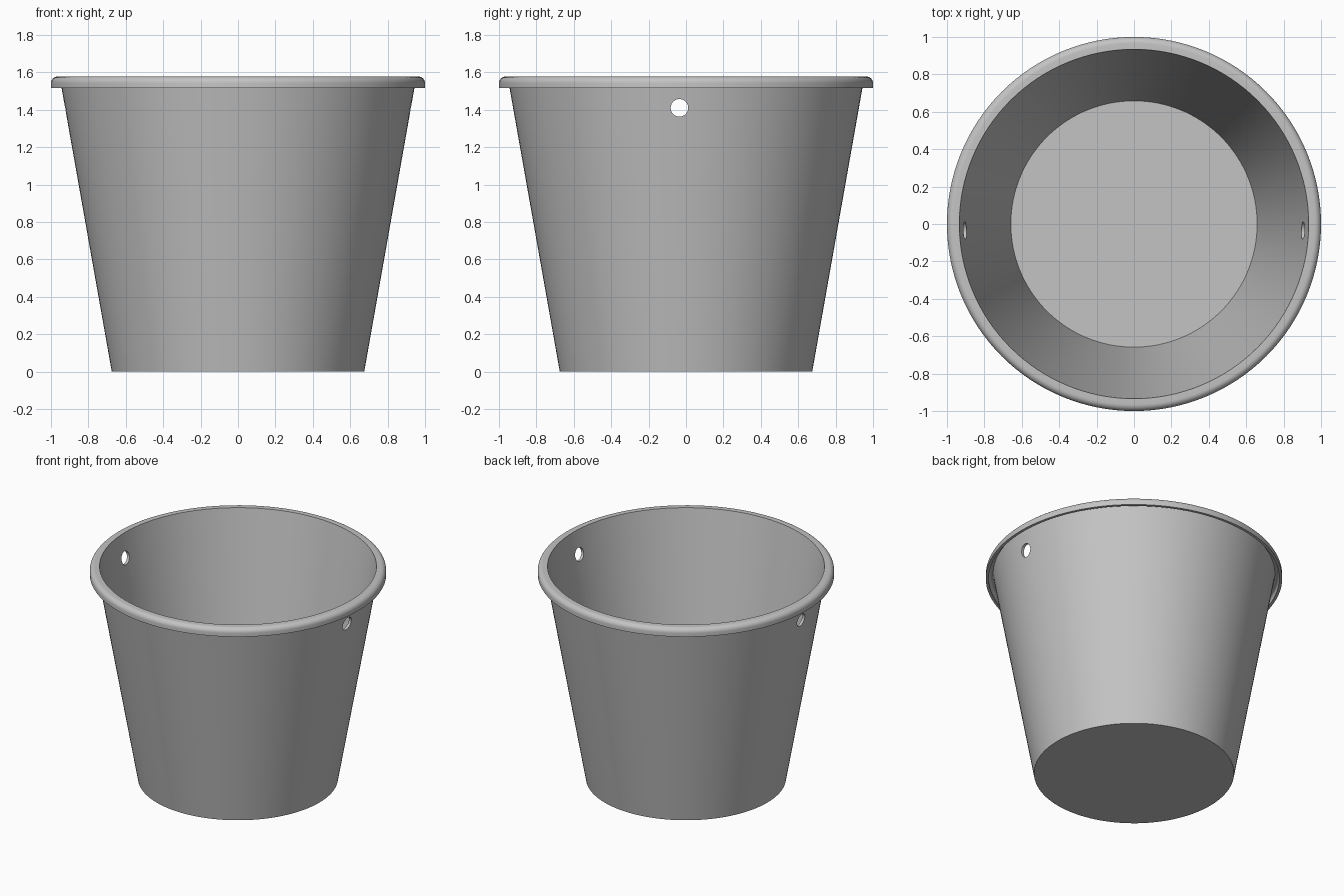
import bpy, bmesh, math
from mathutils import Vector, Matrix

cube = bpy.data.objects.get("Cube")
if cube:
    bpy.data.objects.remove(cube, do_unlink=True)

SEGMENTS = 128
HEIGHT = 1.577
WALL = 0.02
BASE_R = 0.675
SLOPE = 0.177      # outward taper of the wall per unit of height
LIP_R = 1.0
LIP_BOTTOM = 1.517
FILLET = 0.035

grey = bpy.data.materials.new("plain grey")
grey.use_nodes = True
colour = (0.55, 0.55, 0.55, 1)
grey.diffuse_color = colour
grey.node_tree.nodes["Principled BSDF"].inputs["Base Color"].default_value = colour


def outer(z):
    return BASE_R + SLOPE * z


def arc(radius, steps=8):
    """Rounded shoulder of the lip, from the top round to the side."""
    cx, cz = LIP_R - FILLET, HEIGHT - FILLET
    angles = [math.pi / 2 * (1 - i / steps) for i in range(steps + 1)]
    return [(cx + radius * math.cos(a), cz + radius * math.sin(a)) for a in angles]


def lathe(name, profile):
    """Spin an (r, z) profile, which starts and ends on the axis."""
    bm = bmesh.new()
    verts = [bm.verts.new((r, 0, z)) for r, z in profile]
    edges = [bm.edges.new(pair) for pair in zip(verts, verts[1:])]
    bmesh.ops.spin(bm, geom=verts + edges, axis=(0, 0, 1), cent=(0, 0, 0),
                   angle=math.tau, steps=SEGMENTS, use_duplicate=False)
    bmesh.ops.remove_doubles(bm, verts=bm.verts, dist=0.0001)
    bmesh.ops.recalc_face_normals(bm, faces=bm.faces)
    mesh = bpy.data.meshes.new(name)
    bm.to_mesh(mesh)
    bm.free()
    obj = bpy.data.objects.new(name, mesh)
    bpy.context.collection.objects.link(obj)
    mesh.materials.append(grey)
    return obj


# Thin tapered wall, flat floor and a rounded lip that is open underneath
under = HEIGHT - WALL
profile = [(0, 0), (BASE_R, 0), (outer(under), under)]
profile += arc(FILLET - WALL) + [(LIP_R - WALL, LIP_BOTTOM), (LIP_R, LIP_BOTTOM)]
profile += arc(FILLET)[::-1]
profile += [(outer(HEIGHT) - WALL, HEIGHT), (outer(WALL) - WALL, WALL), (0, WALL)]
bucket = lathe("bucket", profile)

# Handle holes, cut through both sides in one pass
bpy.ops.mesh.primitive_cylinder_add(vertices=32, radius=0.047, depth=3,
                                    location=(0, -0.035, 1.41),
                                    rotation=(0, math.pi / 2, 0))
cutter = bpy.context.object
cutter.name = "handle_hole_cutter"
cutter.hide_render = True
cutter.data.materials.append(grey)
cut = bucket.modifiers.new("handle holes", 'BOOLEAN')
cut.operation = 'DIFFERENCE'
cut.solver = 'EXACT'
cut.object = cutter

bpy.ops.object.select_all(action='DESELECT')
bucket.select_set(True)
bpy.context.view_layer.objects.active = bucket
bpy.ops.object.modifier_apply(modifier=cut.name)
bpy.data.objects.remove(cutter, do_unlink=True)
bpy.ops.object.shade_smooth_by_angle(angle=math.radians(30))
